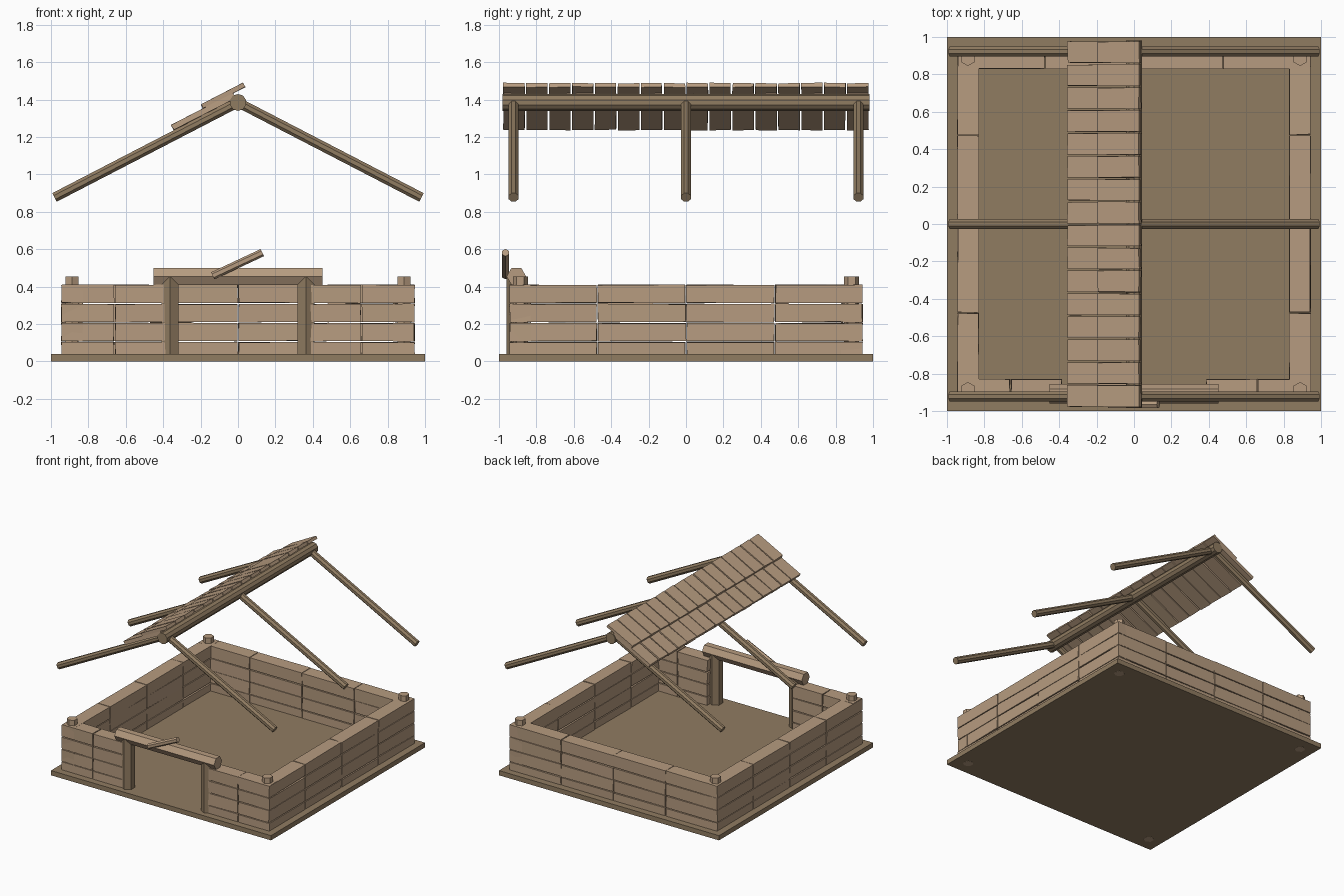
import bpy, bmesh, math, random
from mathutils import Vector, Matrix

random.seed(4)
if "Cube" in bpy.data.objects:
    bpy.data.objects.remove(bpy.data.objects["Cube"])


def material(name, rgb):
    m = bpy.data.materials.new(name)
    m.use_nodes = True
    m.diffuse_color = (*rgb, 1)
    m.node_tree.nodes["Principled BSDF"].inputs["Base Color"].default_value = (*rgb, 1)
    return m


LIGHT = material("light_wood", (0.47, 0.33, 0.215))
DARK = material("dark_wood", (0.28, 0.2, 0.12))


def finish(name, bm, mat):
    bmesh.ops.recalc_face_normals(bm, faces=bm.faces)
    mesh = bpy.data.meshes.new(name)
    bm.to_mesh(mesh)
    bm.free()
    mesh.materials.append(mat)
    obj = bpy.data.objects.new(name, mesh)
    bpy.context.collection.objects.link(obj)
    return obj


def add_box(bm, lo, hi, wobble=0.0, matrix=None):
    """Box between two corners, optionally rough-hewn and transformed."""
    lo, hi = Vector(lo), Vector(hi)
    size = hi - lo
    place = Matrix.Translation((lo + hi) / 2) @ Matrix.Diagonal((*size, 1))
    verts = bmesh.ops.create_cube(bm, size=1, matrix=place)["verts"]
    for v in verts:
        v.co += Vector([random.uniform(-wobble, wobble) for _ in range(3)])
        if matrix:
            v.co = matrix @ v.co


def beam(name, a, b, radius, sides, mat, turn=0.0):
    """Straight faceted log from a to b."""
    a, b = Vector(a), Vector(b)
    axis = b - a
    place = (Matrix.Translation((a + b) / 2)
             @ axis.to_track_quat("Z", "Y").to_matrix().to_4x4()
             @ Matrix.Rotation(turn, 4, "Z"))
    bm = bmesh.new()
    bmesh.ops.create_cone(bm, cap_ends=True, segments=sides, radius1=radius,
                          radius2=radius, depth=axis.length, matrix=place)
    return finish(name, bm, mat)


# Floor slab
bm = bmesh.new()
add_box(bm, (-1, -1, 0.001), (1, 1, 0.04))
finish("floor_slab", bm, DARK)

# Block walls: four courses, joints lined up
OUT, INN, PITCH, GAP = 0.943, 0.83, 0.102, 0.003


def wall(name, spans, along_x, side):
    bm = bmesh.new()
    near, far = sorted((side * INN, side * OUT))
    for row in range(4):
        z0 = max(0.038, 0.004 + row * PITCH + GAP)
        z1 = 0.004 + (row + 1) * PITCH - GAP
        for s, e in spans:
            s, e = s + GAP, e - GAP
            lo = (s, near, z0) if along_x else (near, s, z0)
            hi = (e, far, z1) if along_x else (far, e, z1)
            add_box(bm, lo, hi, 0.0025)
    finish(name, bm, LIGHT)


def runs(cuts):
    return list(zip(cuts, cuts[1:]))


quarters = runs([-0.945, -0.475, 0, 0.475, 0.945])
wall("left_wall", quarters, False, 1)
wall("right_wall", quarters, False, -1)
wall("back_wall", quarters, True, 1)
wall("front_wall", runs([-0.945, -0.66, -0.385]) + runs([0.385, 0.66, 0.945]), True, -1)

# Corner pegs running through the walls
for sx, side in ((1, "left"), (-1, "right")):
    for sy, end in ((1, "back"), (-1, "front")):
        beam(f"{end}_{side}_peg", (sx * 0.888, sy * 0.885, 0),
             (sx * 0.888, sy * 0.885, 0.455), 0.04, 6, LIGHT)

# Doorway: posts, lintel and leaning stick
for sx, side in ((1, "left"), (-1, "right")):
    beam(f"{side}_door_post", (sx * 0.363, -0.907, 0.035),
         (sx * 0.363, -0.907, 0.455), 0.052, 6, DARK)
beam("door_lintel", (-0.453, -0.907, 0.455), (0.453, -0.907, 0.455),
     0.052, 6, LIGHT, math.pi / 2)
beam("leaning_stick", (-0.135, -0.965, 0.458), (0.13, -0.965, 0.582),
     0.021, 6, LIGHT)

# Roof frame: ridge log and three pairs of rafters
RIDGE_Z = 1.385
beam("ridge_log", (0, -0.982, RIDGE_Z), (0, 0.98, RIDGE_Z), 0.045, 10, DARK)
for y, where in ((-0.922, "front"), (0, "middle"), (0.922, "back")):
    for sx, side in ((1, "left"), (-1, "right")):
        beam(f"{where}_{side}_rafter", (0, y, RIDGE_Z),
             (sx * 0.981, y, 0.877), 0.028, 8, DARK, math.pi / 8)


# Shingles: two overlapping courses on the right slope only
def shingles(name, x, z, length, thick):
    slope = math.atan2(RIDGE_Z - 0.877, 0.981)
    place = Matrix.Translation((x, 0, z)) @ Matrix.Rotation(-slope, 4, "Y")
    bm = bmesh.new()
    count, width = 16, 1.96 / 16
    for i in range(count):
        y = -0.98 + i * width
        add_box(bm, (0, y + 0.004, 0), (length, y + width - 0.005, thick),
                0.0025, place)
    finish(name, bm, LIGHT)


shingles("lower_shingles", -0.343, 1.237, 0.37, 0.03)
shingles("upper_shingles", -0.185, 1.352, 0.25, 0.024)
